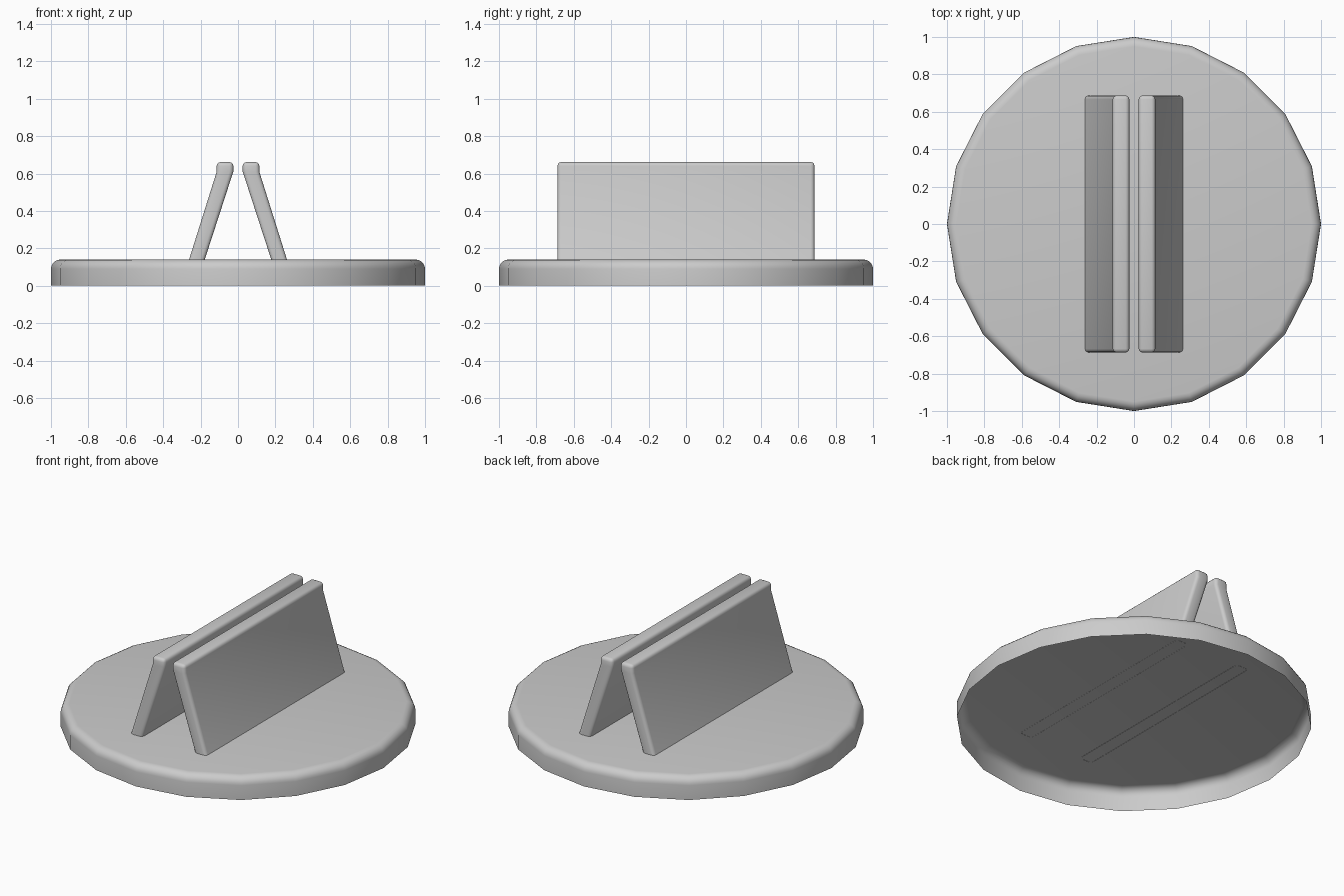
import bpy, bmesh, math

if "Cube" in bpy.data.objects:
    bpy.data.objects.remove(bpy.data.objects["Cube"])


def open_prism(points, offset):
    """Prism from a ring of points swept along an offset vector, lowest face left open."""
    bm = bmesh.new()
    face = bm.faces.new([bm.verts.new(p) for p in points])
    ext = bmesh.ops.extrude_face_region(bm, geom=[face])
    bmesh.ops.translate(bm, vec=offset,
                        verts=[v for v in ext["geom"] if isinstance(v, bmesh.types.BMVert)])
    bmesh.ops.recalc_face_normals(bm, faces=bm.faces)
    lowest = min(bm.faces, key=lambda f: f.calc_center_median().z)
    bmesh.ops.delete(bm, geom=[lowest], context='FACES_ONLY')
    return bm


def finish(name, bm, edges, width, segments):
    """Round the chosen edges and make a smooth-shaded object."""
    bmesh.ops.bevel(bm, geom=edges, offset=width, segments=segments,
                    profile=0.5, affect='EDGES', clamp_overlap=False)
    mesh = bpy.data.meshes.new(name)
    bm.to_mesh(mesh)
    bm.free()
    obj = bpy.data.objects.new(name, mesh)
    bpy.context.collection.objects.link(obj)
    bpy.ops.object.select_all(action='DESELECT')
    obj.select_set(True)
    bpy.context.view_layer.objects.active = obj
    bpy.ops.object.shade_smooth_by_angle(angle=math.radians(35))


# Round base: 20-sided shell, open underneath, rounded upper rim
ring = [(math.cos(i * math.tau / 20), math.sin(i * math.tau / 20), 0) for i in range(20)]
bm = open_prism(ring, (0, 0, 0.14))
finish("base", bm, [e for e in bm.edges if all(v.co.z > 0.1 for v in e.verts)], 0.05, 5)

# Two leaning plates with upright lips, mirrored across x
profile = [(0.178, 0.139), (0.262, 0.139), (0.114, 0.61),
           (0.114, 0.661), (0.025, 0.661), (0.025, 0.61)]
for name, side in (("right_plate", 1), ("left_plate", -1)):
    bm = open_prism([(side * x, -0.687, z) for x, z in profile], (0, 1.374, 0))
    sharp = [e for e in bm.edges
             if not e.is_boundary and e.calc_face_angle(0) > math.radians(40)]
    finish(name, bm, sharp, 0.02, 3)
